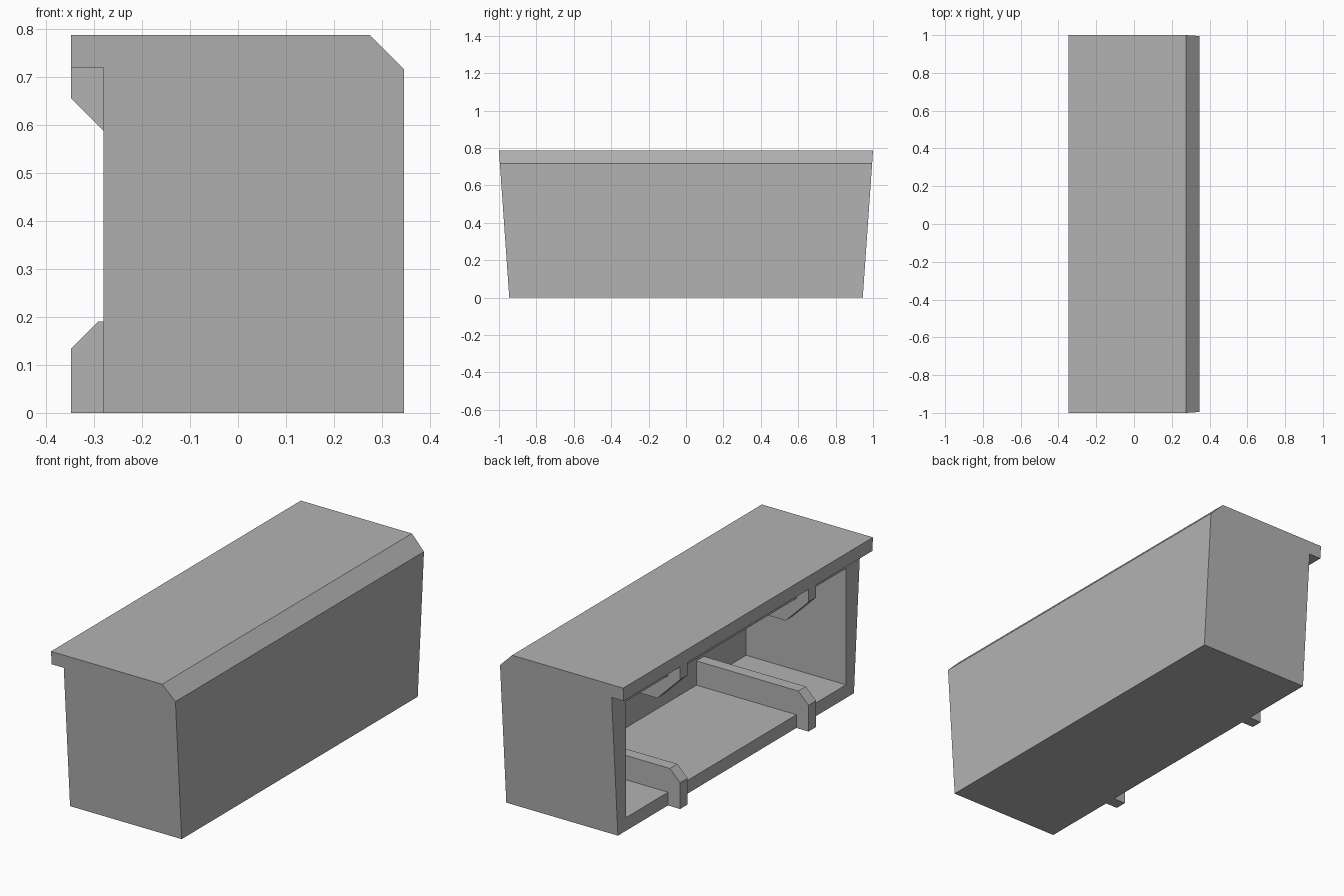
import bpy
import bmesh

if "Cube" in bpy.data.objects:
    bpy.data.objects.remove(bpy.data.objects["Cube"], do_unlink=True)

GREY = (0.45, 0.45, 0.45, 1.0)
grey = bpy.data.materials.new("plain_grey")
grey.use_nodes = True
grey.diffuse_color = GREY
grey.node_tree.nodes["Principled BSDF"].inputs["Base Color"].default_value = GREY

FRONT, FACE, INNER, BACK = -0.348, -0.28, 0.28, 0.346
FLOOR, CEILING, LID, TOP = 0.067, 0.656, 0.72, 0.787


def extrude_profile(name, profile, y0, y1, flare=0.0):
    """Extrude an x-z outline along y; flare widens it with height."""
    bm = bmesh.new()
    low = [bm.verts.new((x, y0 - flare * z, z)) for x, z in profile]
    high = [bm.verts.new((x, y1 + flare * z, z)) for x, z in profile]
    bm.faces.new(low)
    bm.faces.new(high[::-1])
    for i in range(len(profile)):
        j = (i + 1) % len(profile)
        bm.faces.new((low[j], low[i], high[i], high[j]))
    bmesh.ops.recalc_face_normals(bm, faces=bm.faces)
    mesh = bpy.data.meshes.new(name)
    bm.to_mesh(mesh)
    bm.free()
    mesh.materials.append(grey)
    obj = bpy.data.objects.new(name, mesh)
    bpy.context.scene.collection.objects.link(obj)
    return obj


# Flared shell with overhanging lid and chamfered top edge
shell = extrude_profile("shell", [
    (FACE, 0), (BACK, 0), (BACK, 0.716), (0.275, TOP),
    (FRONT, TOP), (FRONT, LID), (FACE, LID)], -0.945, 0.945, 0.07)

# Straight-sided cavity, open on one long side
cutter = extrude_profile("cavity_cutter", [
    (-0.5, FLOOR), (INNER, FLOOR), (INNER, CEILING), (-0.5, CEILING)],
    -0.881, 0.881)
cutter.hide_render = True
cut = shell.modifiers.new("cavity", "BOOLEAN")
cut.operation = "DIFFERENCE"
cut.solver = "EXACT"
cut.object = cutter
bpy.context.view_layer.objects.active = shell
bpy.ops.object.modifier_apply(modifier=cut.name)
bpy.data.objects.remove(cutter, do_unlink=True)

# Lower and upper rails, hooked over the rim of the opening
lower = [(FRONT, 0), (FRONT, 0.133), (-0.291, 0.19), (INNER, 0.19),
         (INNER, FLOOR), (FACE, FLOOR), (FACE, 0)]
upper = [(FRONT, LID), (FRONT, CEILING), (-0.22, 0.528), (INNER, 0.528),
         (INNER, CEILING), (FACE, CEILING), (FACE, LID)]
for side, y in (("left", 0.514), ("right", -0.514)):
    for level, outline in (("lower", lower), ("upper", upper)):
        extrude_profile(f"{level}_rail_{side}", outline, y - 0.03, y + 0.03)
